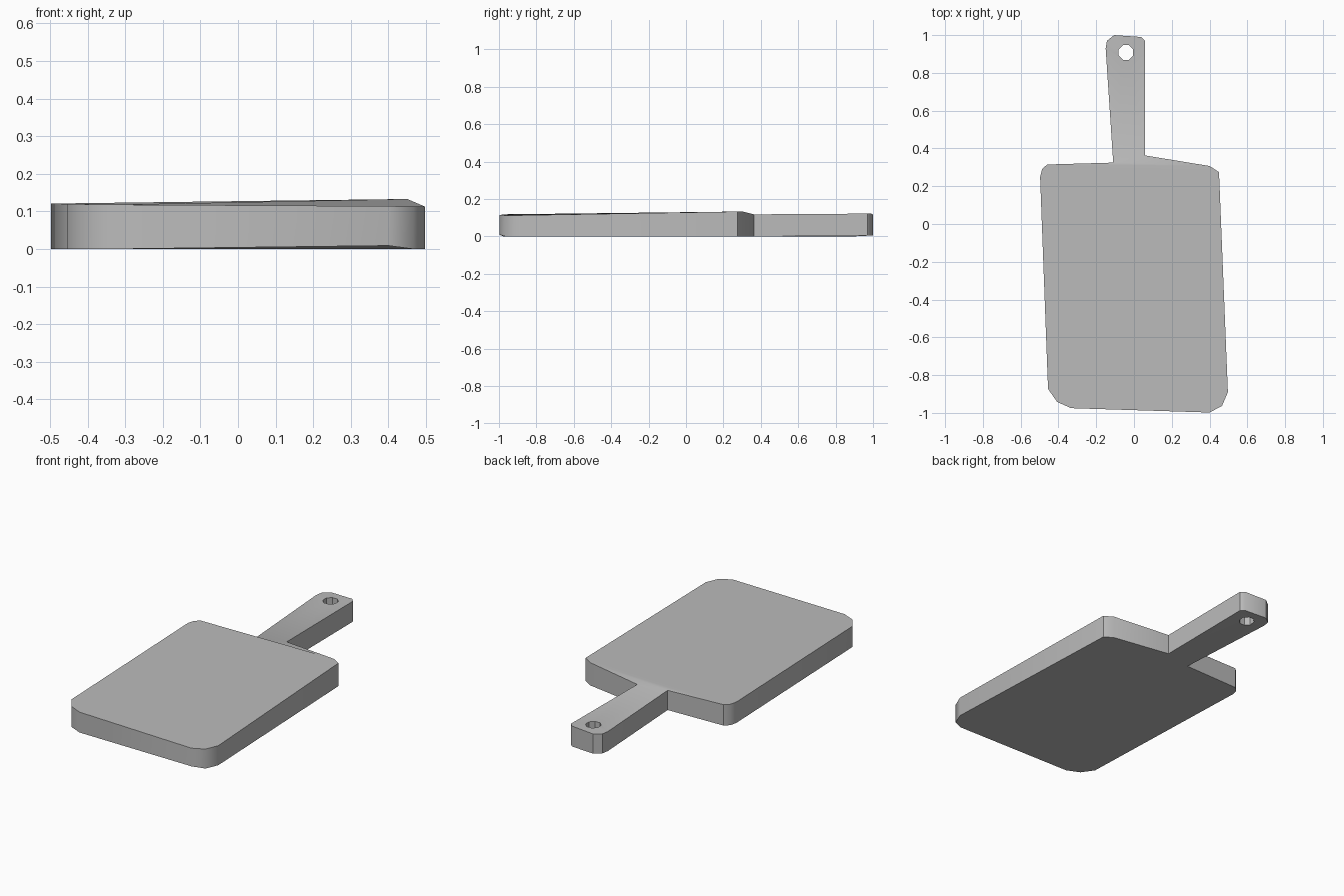
import bpy
import bmesh
import math

cube = bpy.data.objects.get("Cube")
if cube:
    bpy.data.objects.remove(cube, do_unlink=True)

grey = bpy.data.materials.new("plain grey")
grey.use_nodes = True
colour = (0.5, 0.5, 0.5, 1)
grey.diffuse_color = colour
grey.node_tree.nodes["Principled BSDF"].inputs["Base Color"].default_value = colour

# Slab outline, counterclockwise from the back right corner: x, y, top height
slab = [(-0.46, 0.315, 0.121), (-0.487, 0.29, 0.121), (-0.497, 0.25, 0.121),
        (-0.455, -0.873, 0.12), (-0.407, -0.942, 0.119), (-0.333, -0.975, 0.118),
        (0.40, -0.998, 0.114), (0.466, -0.963, 0.113), (0.497, -0.89, 0.113),
        (0.45, 0.275, 0.133), (0.40, 0.307, 0.132)]
# Handle outline, from its left root round the tip to its right root
handle = [(0.058, 0.363, 0.118), (0.058, 0.97, 0.122), (0.037, 0.99, 0.122),
          (-0.105, 1.0, 0.118), (-0.143, 0.97, 0.117), (-0.15, 0.93, 0.117),
          (-0.11, 0.325, 0.114)]
HOLE_X, HOLE_Y, HOLE_R, SIDES = -0.043, 0.908, 0.042, 8
angles = [math.tau * (i + 0.5) / SIDES for i in range(SIDES)]
hole = [(HOLE_X + HOLE_R * math.cos(a), HOLE_Y + HOLE_R * math.sin(a), 0.12) for a in angles]

bm = bmesh.new()


def loop_edges(verts):
    """Edges of a closed loop, reusing those already there."""
    return [bm.edges.get(p) or bm.edges.new(p) for p in zip(verts, verts[1:] + verts[:1])]


def sheet(height):
    """One broad side: slab, sloping shoulder and pierced handle."""
    s, h, o = [[bm.verts.new((x, y, height(x, y, z))) for x, y, z in pts]
               for pts in (slab, handle, hole)]
    bm.faces.new(s)
    bm.faces.new([s[-1], h[0], h[-1], s[0]])
    bmesh.ops.triangle_fill(bm, edges=loop_edges(h) + loop_edges(o),
                            use_beauty=True, normal=(0, 0, 1))
    return s + h, o


def underside(x, y, z):
    # The front edge lifts a little near its left corner
    if y < -0.99:
        return 0.009
    return 0.004 if y > 0.9 else 0.0


top_rim, top_hole = sheet(lambda x, y, z: z)
low_rim, low_hole = sheet(underside)

# Outer wall and the wall of the hanging hole
for upper, lower in ((top_rim, low_rim), (top_hole, low_hole)):
    n = len(upper)
    for i in range(n):
        j = (i + 1) % n
        bm.faces.new([lower[i], lower[j], upper[j], upper[i]])

bmesh.ops.recalc_face_normals(bm, faces=bm.faces[:])
mesh = bpy.data.meshes.new("cutting_board")
bm.to_mesh(mesh)
bm.free()
mesh.materials.append(grey)
board = bpy.data.objects.new("cutting_board", mesh)
bpy.context.collection.objects.link(board)

bpy.ops.object.select_all(action='DESELECT')
board.select_set(True)
bpy.context.view_layer.objects.active = board
bpy.ops.object.shade_smooth_by_angle(angle=math.radians(40))
